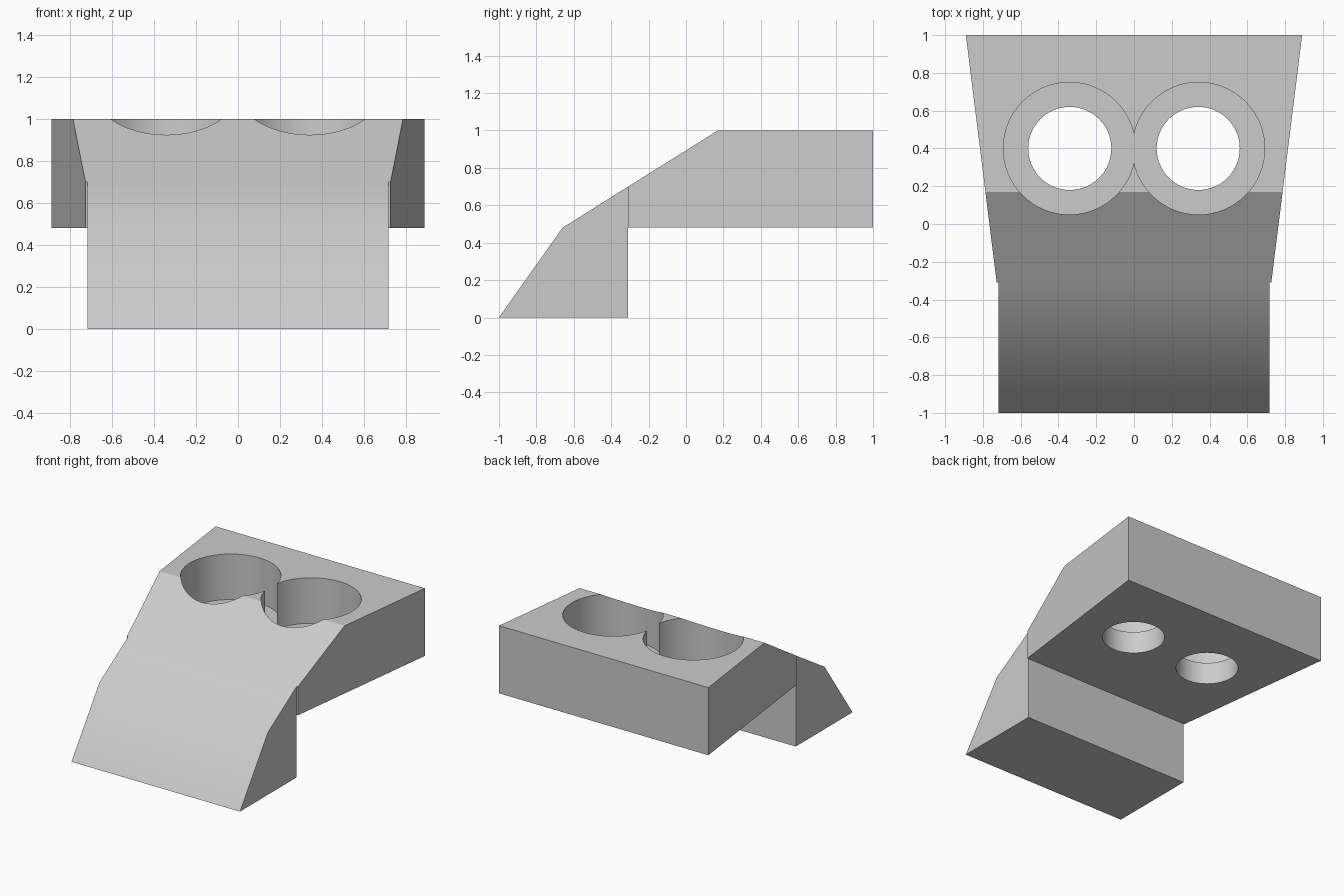
import bpy
import bmesh

cube = bpy.data.objects.get("Cube")
if cube:
    bpy.data.objects.remove(cube, do_unlink=True)

grey = bpy.data.materials.new("plain grey")
grey.use_nodes = True
colour = (0.6, 0.6, 0.6, 1)
grey.diffuse_color = colour
grey.node_tree.nodes["Principled BSDF"].inputs["Base Color"].default_value = colour

JOIN_Y, UNDER_Z = -0.31, 0.48
JOIN_Z = 0.70


def side_prism(name, profile, half_width):
    """Side profile of (y, z) points spread across x by half_width(y)."""
    bm = bmesh.new()
    left = [bm.verts.new((half_width(y), y, z)) for y, z in profile]
    right = [bm.verts.new((-half_width(y), y, z)) for y, z in profile]
    bm.faces.new(left)
    bm.faces.new(right[::-1])
    for i in range(len(profile)):
        j = (i + 1) % len(profile)
        bm.faces.new((left[i], right[i], right[j], left[j]))
    bmesh.ops.recalc_face_normals(bm, faces=bm.faces)
    mesh = bpy.data.meshes.new(name)
    bm.to_mesh(mesh)
    bm.free()
    mesh.materials.append(grey)
    obj = bpy.data.objects.new(name, mesh)
    bpy.context.collection.objects.link(obj)
    return obj


def combine(target, tool, operation):
    """Apply a boolean and discard the tool object."""
    tool.hide_render = True
    mod = target.modifiers.new(operation.lower(), 'BOOLEAN')
    mod.operation = operation
    mod.solver = 'EXACT'
    mod.object = tool
    bpy.context.view_layer.objects.active = target
    bpy.ops.object.modifier_apply(modifier=mod.name)
    bpy.data.objects.remove(tool, do_unlink=True)


def cut_cylinder(target, x, radius, bottom, top):
    bpy.ops.mesh.primitive_cylinder_add(
        vertices=64, radius=radius, depth=top - bottom,
        location=(x, 0.4, (top + bottom) / 2))
    tool = bpy.context.object
    tool.data.materials.append(grey)
    combine(target, tool, 'DIFFERENCE')


# Tapered deck, widening to the back
deck = side_prism(
    "cup_holder_body",
    [(JOIN_Y, UNDER_Z), (1, UNDER_Z), (1, 1), (0.17, 1), (JOIN_Y, JOIN_Z)],
    lambda y: 0.727 + (y - JOIN_Y) * 0.1245)

# Straight front foot with the sloping nose
foot = side_prism(
    "front_foot",
    [(-1, 0), (JOIN_Y, 0), (JOIN_Y, JOIN_Z), (-0.66, UNDER_Z)],
    lambda y: 0.717)
combine(deck, foot, 'UNION')

# Two overlapping cup pockets, each with a through hole in its floor
for side in (-1, 1):
    cut_cylinder(deck, side * 0.342, 0.35, 0.65, 1.2)
for side in (-1, 1):
    cut_cylinder(deck, side * 0.34, 0.22, 0.3, 0.9)

bpy.ops.object.select_all(action='DESELECT')
deck.select_set(True)
bpy.context.view_layer.objects.active = deck
bpy.ops.object.shade_smooth_by_angle()
